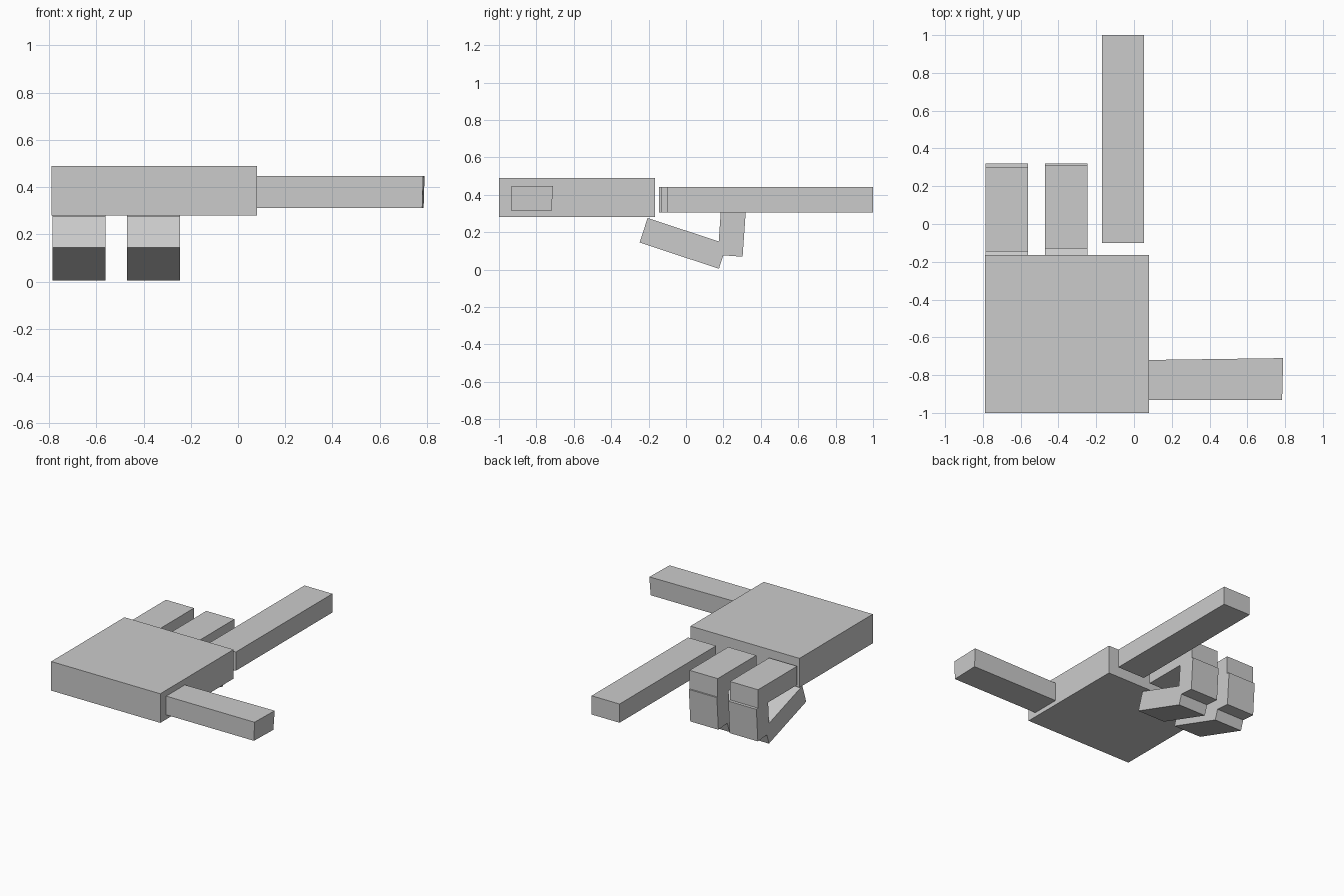
import bpy
import bmesh
import math
from mathutils import Matrix, Vector

cube = bpy.data.objects.get("Cube")
if cube:
    bpy.data.objects.remove(cube, do_unlink=True)

grey = bpy.data.materials.new("light_grey")
grey.use_nodes = True
COLOUR = (0.6, 0.6, 0.6, 1)
grey.diffuse_color = COLOUR
grey.node_tree.nodes["Principled BSDF"].inputs["Base Color"].default_value = COLOUR


def box(name, low, high, tilt=0, adjust=None):
    """Box between two corners, tilted in degrees about its own x axis."""
    low, high = Vector(low), Vector(high)
    bm = bmesh.new()
    bmesh.ops.create_cube(bm, size=1)
    bmesh.ops.scale(bm, vec=high - low, verts=bm.verts)
    bmesh.ops.rotate(bm, matrix=Matrix.Rotation(math.radians(tilt), 3, 'X'), verts=bm.verts)
    bmesh.ops.translate(bm, vec=(low + high) / 2, verts=bm.verts)
    if adjust:
        for v in bm.verts:
            adjust(v.co)
    mesh = bpy.data.meshes.new(name)
    bm.to_mesh(mesh)
    bm.free()
    mesh.materials.append(grey)
    obj = bpy.data.objects.new(name, mesh)
    bpy.context.collection.objects.link(obj)
    return obj


# Palm and straight index finger
box("palm", (-0.79, -1, 0.28), (0.08, -0.165, 0.49))
box("index_finger", (-0.17, -0.1, 0.305), (0.053, 1, 0.44))


# Thumb, with a slightly slanted tip
def slant_tip(co):
    if co.x > 0.5:
        if co.y > -0.8:
            co.x += 0.006
            co.y += 0.01 if co.z > 0.4 else 0
        if co.z > 0.4:
            co.x += 0.004


box("thumb", (0.075, -0.932, 0.312), (0.78, -0.72, 0.447), adjust=slant_tip)

# Two curled fingers, each of three segments
for label, x, start, end in (("middle", -0.47, -0.13, 0.31), ("ring", -0.785, -0.145, 0.30)):
    left = x + 0.224
    box(label + "_finger_base", (x, start, 0.305), (left, end, 0.44))
    box(label + "_finger_bend", (x, 0.178, 0.073), (left, 0.311, 0.311), tilt=-4)
    box(label + "_finger_tip", (x, -0.238, 0.071), (left, 0.209, 0.209), tilt=-18.3)
